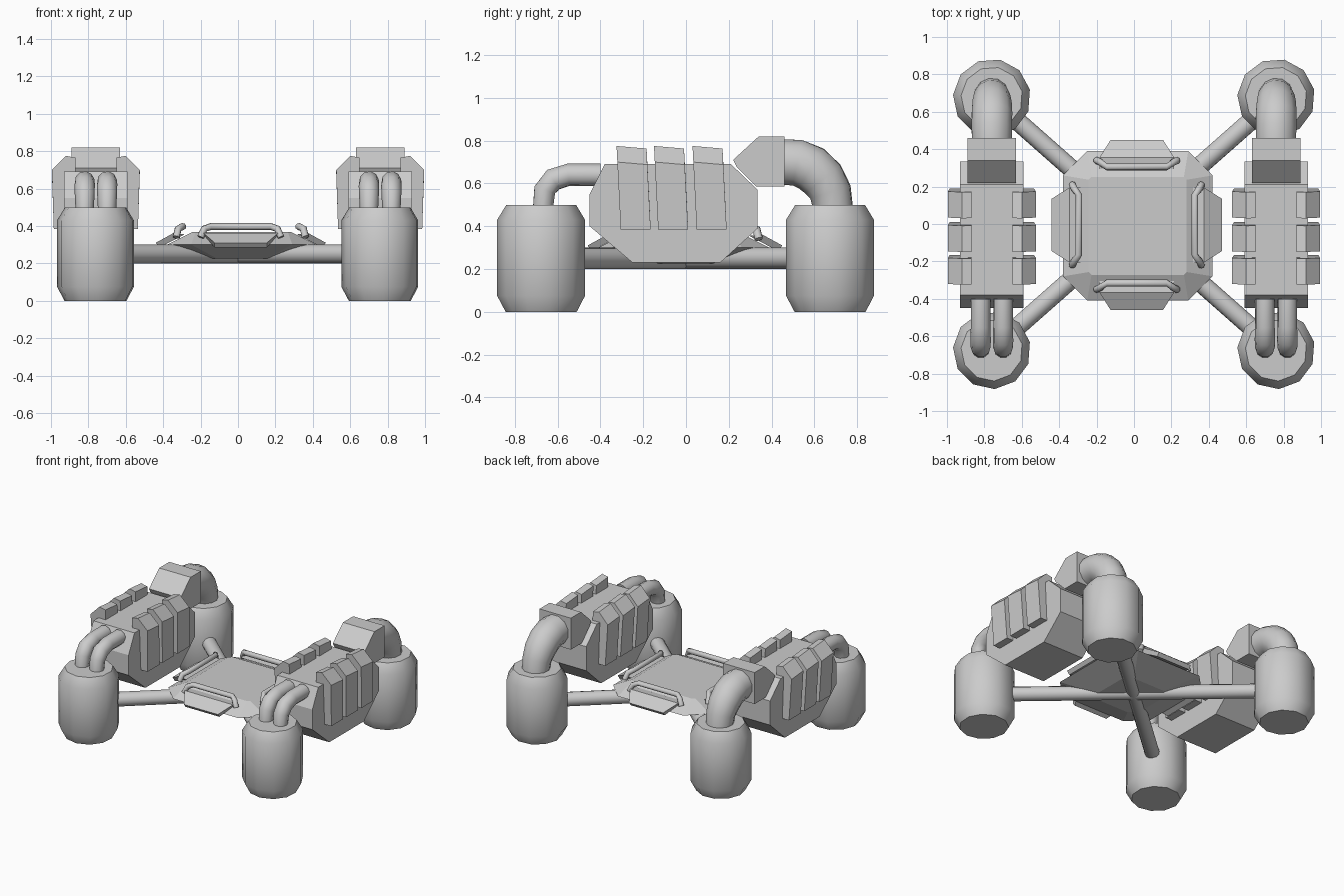
import bpy, bmesh, math
from mathutils import Vector, Matrix

if "Cube" in bpy.data.objects:
    bpy.data.objects.remove(bpy.data.objects["Cube"])


def finish(name, bm, smooth=None):
    bmesh.ops.recalc_face_normals(bm, faces=bm.faces)
    me = bpy.data.meshes.new(name)
    bm.to_mesh(me)
    bm.free()
    ob = bpy.data.objects.new(name, me)
    bpy.context.collection.objects.link(ob)
    if smooth:
        bpy.ops.object.select_all(action='DESELECT')
        ob.select_set(True)
        bpy.context.view_layer.objects.active = ob
        bpy.ops.object.shade_smooth_by_angle(angle=math.radians(smooth))
    return ob


def skin(name, rings, smooth=None):
    """Bridge equal-length rings of points and cap both ends."""
    bm = bmesh.new()
    vs = [[bm.verts.new(p) for p in r] for r in rings]
    n = len(vs[0])
    for a, b in zip(vs, vs[1:]):
        for i in range(n):
            j = (i + 1) % n
            bm.faces.new((a[i], a[j], b[j], b[i]))
    bm.faces.new(vs[0])
    bm.faces.new(vs[-1])
    return finish(name, bm, smooth)


def tube(name, path, radii, sides=10, smooth=50):
    pts = [Vector(p) for p in path]
    rings = []
    up = None
    for i, p in enumerate(pts):
        t = (pts[min(i + 1, len(pts) - 1)] - pts[max(i - 1, 0)]).normalized()
        if up is None:
            up = t.orthogonal().normalized()
        u = (up - t * up.dot(t)).normalized()
        v = t.cross(u)
        up = u
        r = radii[i] if isinstance(radii, (list, tuple)) else radii
        rings.append([p + r * (math.cos(a) * u + math.sin(a) * v)
                      for a in (2 * math.pi * k / sides for k in range(sides))])
    return skin(name, rings, smooth)


def octagon(h, c, z, cx=0.02, cy=-0.01):
    k = h - c
    return [(cx + x, cy + y, z) for x, y in
            ((h, -k), (h, k), (k, h), (-k, h), (-h, k), (-h, -k), (-k, -h), (k, -h))]


# central hub: flat deck with sloped rim above and below
skin("hub", [octagon(0.19, 0.06, 0.225), octagon(0.40, 0.13, 0.30), octagon(0.262, 0.015, 0.368)])

# sloped flaps and grab handles on the four hub sides
for i, side in enumerate(("right", "back", "left", "front")):
    rot = Matrix.Translation((0.015, -0.005, 0)) @ Matrix.Rotation(i * math.pi / 2, 4, 'Z')
    section = [(0.30, 0.355), (0.435, 0.285), (0.455, 0.31), (0.36, 0.362)]
    half = [0.20, 0.14, 0.14, 0.20]
    skin(f"hub_flap_{side}", [[rot @ Vector((r, s * h, z)) for (r, z), h in zip(section, half)]
                              for s in (-1, 1)])
    path = [(0.345, -0.215, 0.34), (0.335, -0.195, 0.385), (0.31, -0.16, 0.397),
            (0.31, 0.16, 0.397), (0.335, 0.195, 0.385), (0.345, 0.215, 0.34)]
    tube(f"hub_handle_{side}", [rot @ Vector(p) for p in path], 0.019, 8)

# two struts crossing under the hub
for s, label in ((1, "a"), (-1, "b")):
    tube(f"cross_strut_{label}", [(-0.68 * s, -0.60, 0.25), (0.68 * s, 0.60, 0.25)], 0.05, 12)

for sx, lr in ((-1, "left"), (1, "right")):
    X = 0.76 * sx

    # chamfered tanks as feet
    for sy, fb in ((-1, "front"), (1, "back")):
        tube(f"tank_{fb}_{lr}", [(X, 0.675 * sy, z) for z in (0, 0.075, 0.43, 0.50)],
             [0.168, 0.208, 0.208, 0.165], 11, 35)

    # engine block, side profile extruded across
    profile = [(-0.45, 0.40), (-0.25, 0.23), (0.16, 0.23), (0.335, 0.39),
               (0.335, 0.57), (0.21, 0.69), (-0.38, 0.69), (-0.45, 0.55)]
    skin(f"engine_block_{lr}", [[(X + d, y, z) for y, z in profile] for d in (-0.17, 0.17)])

    # three angular clamps on each flank of the engine
    for k, yc in enumerate((-0.235, -0.06, 0.12)):
        for s, io in ((-1, "a"), (1, "b")):
            clamp = [(0.13, 0.385), (0.225, 0.385), (0.235, 0.70), (0.16, 0.775),
                     (0.11, 0.765), (0.11, 0.66)]
            rings = []
            for e in (-1, 1):
                rings.append([(X + s * u, yc + e * 0.07 - (z - 0.385) * 0.05,
                               z - (0.012 * (e + 1) / 2 if z > 0.69 else 0)) for u, z in clamp])
            skin(f"engine_clamp_{lr}_{k + 1}{io}", rings)

    # wedge-nosed coupling box
    box = [(0.46, 0.585), (0.46, 0.82), (0.34, 0.82), (0.22, 0.71), (0.235, 0.68), (0.33, 0.585)]
    skin(f"coupling_box_{lr}", [[(X + d, y, z) for y, z in box] for d in (-0.13, 0.13)])

    # thick rear pipe bending down into the back tank
    bend = [(X, 0.44, 0.70), (X, 0.52, 0.697), (X, 0.585, 0.67), (X, 0.64, 0.62),
            (X, 0.675, 0.56), (X, 0.69, 0.47)]
    tube(f"rear_pipe_{lr}", bend, [0.11, 0.112, 0.112, 0.108, 0.10, 0.093], 12)

    # twin front pipes
    for d in (-0.06, 0.06):
        path = [(X + d, -0.40, 0.64), (X + d, -0.55, 0.64), (X + d, -0.62, 0.618),
                (X + d, -0.66, 0.57), (X + d, -0.67, 0.47)]
        tube(f"front_pipe_{lr}_{'inner' if d * sx < 0 else 'outer'}", path,
             [0.053, 0.053, 0.055, 0.053, 0.048], 10)
